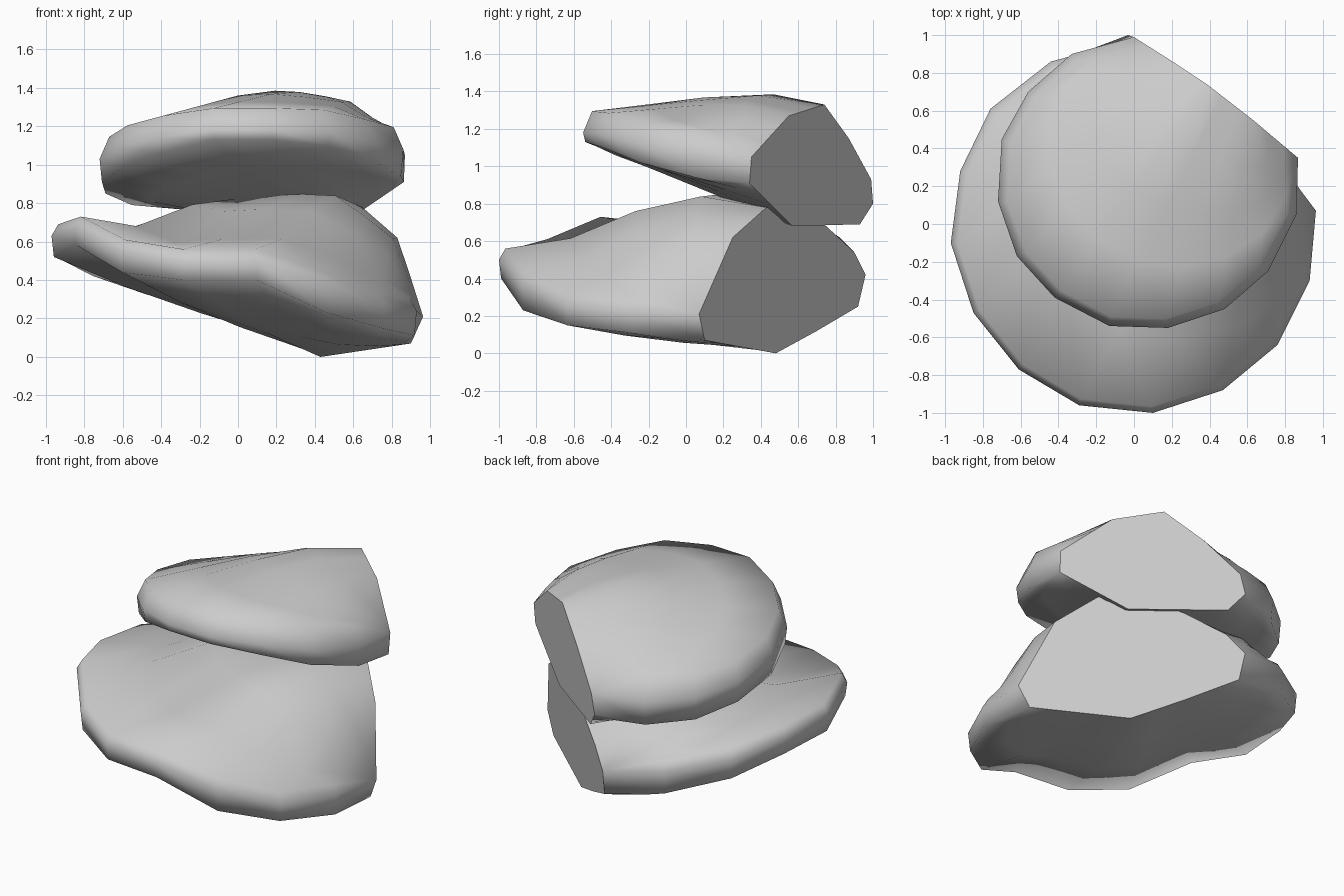
import bpy, bmesh
from mathutils import Vector

if "Cube" in bpy.data.objects:
    bpy.data.objects.remove(bpy.data.objects["Cube"])


def sample(pts, f):
    """Point at fraction f along a list of points, spaced by index."""
    k = f * (len(pts) - 1)
    i = min(int(k), len(pts) - 2)
    return pts[i].lerp(pts[i + 1], k - i)


def shelf(name, rim, upper, lower, plane, inset, lift, bulge, under, dip=()):
    nx, ny, nz, d = plane

    def on_plane(y, z):
        return Vector(((d - ny * y - nz * z) / nx, y, z))

    up = [on_plane(*p) for p in upper]
    low = [on_plane(*p) for p in lower]
    n = len(rim) - 1
    cx = sum(r[0] for r in rim) / (n + 1)
    cy = sum(r[1] for r in rim) / (n + 1)
    bm = bmesh.new()
    cols = []
    for i, (x, y, zl, zh) in enumerate(rim):
        lo, hi = Vector((x, y, zl)), Vector((x, y, zh))
        inward = Vector((cx - x, cy - y, 0)).normalized()
        top = hi + inward * inset + Vector((0, 0, lift))
        lo += inward * 0.012
        if i == 0:
            lo, hi, top = low[0], up[0], up[0]
        elif i == n:
            lo, hi, top = low[-1], up[-1], up[-1]
        a, b = sample(low, i / n), sample(up, i / n)
        col = [a]
        for t in (0.33, 0.67):
            p = a.lerp(lo, t)
            p.z -= under * 4 * t * (1 - t) * (a - lo).length
            col.append(p)
        col += [lo, hi, top]
        for t, rise in zip((0.25, 0.5, 0.75), bulge):
            p = top.lerp(b, t)
            p.z += (rise - (0.04 if i in dip else 0) * (1 - t)) * (b - top).length
            col.append(p)
        col.append(b)
        cols.append([bm.verts.new(p) for p in col])
    # skin from lower wall edge, round the rim, to upper wall edge
    for c0, c1 in zip(cols, cols[1:]):
        for j in range(len(c0) - 1):
            bm.faces.new((c0[j], c1[j], c1[j + 1], c0[j + 1]))
    bmesh.ops.remove_doubles(bm, verts=bm.verts, dist=0.0005)
    for f in bm.faces:
        f.smooth = True
    # flat wall face with a sharp outline
    edges = [e for e in bm.edges if e.is_boundary]
    wall = bmesh.ops.holes_fill(bm, edges=edges, sides=0)["faces"]
    for f in wall:
        f.smooth = False
    for e in edges:
        e.smooth = False
    bmesh.ops.recalc_face_normals(bm, faces=bm.faces)
    me = bpy.data.meshes.new(name)
    bm.to_mesh(me)
    bm.free()
    ob = bpy.data.objects.new(name, me)
    bpy.context.collection.objects.link(ob)


# rim stations are x, y, low z, high z; wall edges are y, z
shelf("lower_shelf",
      [(.97, .08, .07, .21), (.93, -.30, .11, .24), (.76, -.64, .15, .27),
       (.47, -.88, .23, .38), (.10, -1.0, .40, .50), (-.29, -.96, .40, .50),
       (-.61, -.77, .44, .55), (-.85, -.47, .58, .67), (-.97, -.10, .52, .63),
       (-.92, .28, .50, .61), (-.76, .61, .42, .55), (-.44, .86, .33, .48),
       (-.17, .96, .25, .42)],
      [(.07, .21), (.25, .62), (.43, .78), (.60, .77), (.75, .68), (.90, .54), (.96, .42)],
      [(.10, .07), (.48, .0), (.70, .12), (.92, .25)],
      (1, 1.2, -.2, 1.005), 0.035, 0.06, (0, .06, .075), 0.02, (6, 7, 8))

shelf("upper_shelf",
      [(.87, .36, .91, 1.05), (.86, .05, .94, 1.08), (.71, -.25, 1.02, 1.12),
       (.48, -.45, 1.10, 1.17), (.18, -.55, 1.13, 1.18), (-.13, -.54, 1.13, 1.18),
       (-.42, -.39, 1.06, 1.14), (-.62, -.17, .98, 1.09), (-.72, .12, .91, 1.03),
       (-.70, .45, .85, .98), (-.56, .70, .79, .94), (-.33, .90, .77, .92),
       (-.03, .99, .80, .93)],
      [(.35, 1.05), (.55, 1.27), (.74, 1.33), (.87, 1.15), (.99, .93)],
      [(.34, .91), (.57, .68), (.93, .69), (1.0, .80)],
      (.6, .8, -.08, .717), 0.05, 0.115, (.025, .05, .055), 0.0)
